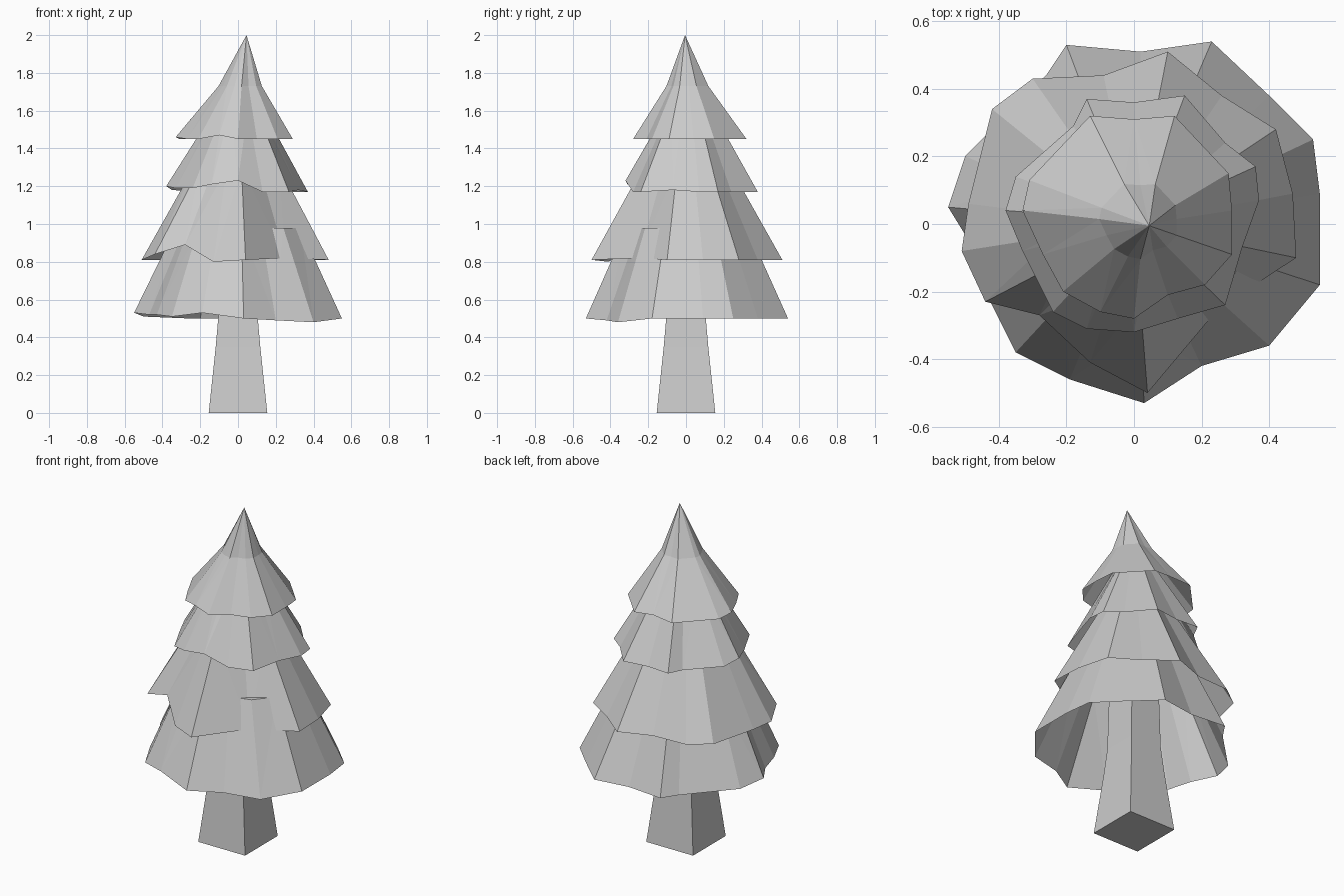
import bpy
import bmesh

if "Cube" in bpy.data.objects:
    bpy.data.objects.remove(bpy.data.objects["Cube"], do_unlink=True)

grey = bpy.data.materials.new("plain_grey")
grey.use_nodes = True
grey.diffuse_color = (0.6, 0.6, 0.6, 1)
grey.node_tree.nodes["Principled BSDF"].inputs["Base Color"].default_value = grey.diffuse_color


def loft(name, rings, cap_bottom, cap_top):
    """Bridge equal-length rings with flat faces into one object."""
    bm = bmesh.new()
    loops = [[bm.verts.new(p) for p in ring] for ring in rings]
    for low, high in zip(loops, loops[1:]):
        count = len(low)
        for i in range(count):
            j = (i + 1) % count
            bm.faces.new((low[i], low[j], high[j], high[i]))
    if cap_bottom:
        bm.faces.new(loops[0][::-1])
    if cap_top:
        bm.faces.new(loops[-1])
    bmesh.ops.remove_doubles(bm, verts=bm.verts, dist=0.0005)
    bmesh.ops.triangulate(bm, faces=[f for f in bm.faces if len(f.verts) == 4 and not cap_bottom])
    mesh = bpy.data.meshes.new(name)
    bm.to_mesh(mesh)
    bm.free()
    mesh.materials.append(grey)
    obj = bpy.data.objects.new(name, mesh)
    bpy.context.collection.objects.link(obj)
    return obj


def branch_tier(name, rim, base, stages, centre, capped=True):
    """Open skirt: a ragged rim (hundredths: x, y, lift) drawn in towards an axis."""
    points = [(p[0] / 100, p[1] / 100, base + (p[2] / 100 if len(p) > 2 else 0)) for p in rim]
    points.reverse()  # counter-clockwise, so that faces point outward
    cx, cy = centre
    rings = [points]
    for scale, z in stages:
        rings.append([(cx + (x - cx) * scale, cy + (y - cy) * scale, z) for x, y, _ in points])
    return loft(name, rings, False, capped)


# Square trunk, flared at the foot
corners = ((-1, -1), (1, -1), (1, 1), (-1, 1))
trunk_profile = ((0.155, 0), (0.118, 0.35), (0.103, 0.52), (0.095, 0.9))
loft("trunk", [[(x * r, y * r, z) for x, y in corners] for r, z in trunk_profile], True, True)

# Ragged rims, clockwise from the back
lowest_rim = [(-20, 53), (2, 51), (23, 54), (40, 38), (53, 25), (55, 9), (55, -18),
              (40, -36, -2), (20, -42, -1), (3, -53), (-19, -46, 3), (-35, -38, 1),
              (-43, -22, 2), (-47, -8, 2), (-55, 5, 3), (-50, 20, 1), (-26, 44)]
lower_rim = [(-30, 43), (-9, 44), (10, 51), (26, 38), (42, 28), (47, 9), (48, -10),
             (25, -25, 1), (4, -50), (-13, -41, -1), (-28, -27, 8), (-44, -23, 3),
             (-51, -8), (-49, 6), (-42, 34)]
upper_rim = [(-14, 37), (0, 36), (15, 38), (27, 24), (36, 17), (37, 7), (32, -7, 1),
             (27, -24), (13, -28), (0, -32, 6), (-14, -31, 4), (-24, -26, 2),
             (-33, -8, 2), (-38, 4, 3), (-35, 14, 1), (-18, 29)]
top_rim = [(-13, 32), (0, 31, 1), (12, 32), (28, 15), (29, 4), (29, -9), (21, -18),
           (10, -21), (0, -28), (-10, -26, 2), (-21, -20), (-27, -9), (-33, 4, 1), (-31, 13)]

# Four branch tiers; the top one closes to a point
branch_tier("lowest_branches", lowest_rim, 0.5, [(0.6, 0.98)], (0, 0))
branch_tier("lower_branches", lower_rim, 0.81, [(0.46, 1.3)], (0, 0))
branch_tier("upper_branches", upper_rim, 1.17, [(0.35, 1.6)], (0.01, 0.01))
tip = branch_tier("top_branches", top_rim, 1.45, [(0.37, 1.73)], (0.03, 0), False)

# Pointed tip
bm = bmesh.new()
bm.from_mesh(tip.data)
apex = bm.verts.new((0.045, -0.005, 2))
for edge in [e for e in bm.edges if e.is_boundary and e.verts[0].co.z > 1.7]:
    bm.faces.new((*edge.verts, apex))
bmesh.ops.recalc_face_normals(bm, faces=bm.faces)
bm.to_mesh(tip.data)
bm.free()
